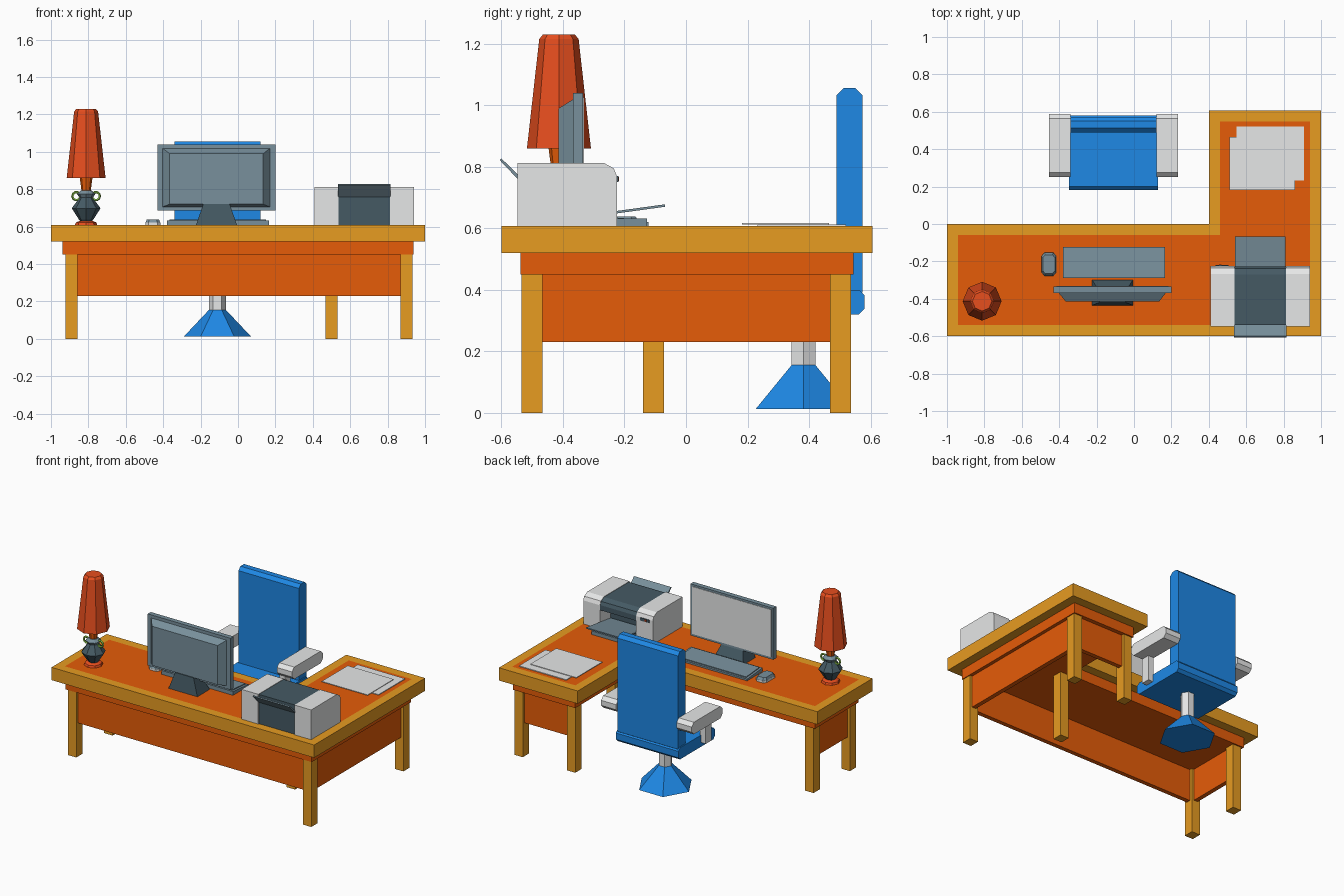
import bpy, bmesh, math

if "Cube" in bpy.data.objects:
    bpy.data.objects.remove(bpy.data.objects["Cube"])


def material(name, hex_code):
    lin = []
    for i in (0, 2, 4):
        c = int(hex_code[i:i + 2], 16) / 255
        lin.append(c / 12.92 if c <= 0.04045 else ((c + 0.055) / 1.055) ** 2.4)
    m = bpy.data.materials.new(name)
    m.diffuse_color = (*lin, 1)
    m.use_nodes = True
    m.node_tree.nodes["Principled BSDF"].inputs["Base Color"].default_value = m.diffuse_color
    return m


GOLD = material("golden wood", "F9A825")
ORANGE = material("orange wood", "E65C08")
RED = material("lamp red", "FF5722")
SLATE = material("slate grey", "78909C")
DARK = material("dark slate", "455A64")
LIGHT = material("off white", "F5F6F6")
BLUE = material("chair blue", "1E88E5")
GREEN = material("leaf green", "8BC34A")


def loft(name, rings, mat, inset=None):
    """Closed solid through rings of points; inset = (width, material) on the top face."""
    bm = bmesh.new()
    vs = [[bm.verts.new(p) for p in r] for r in rings]
    n = len(rings[0])
    for a, b in zip(vs, vs[1:]):
        for i in range(n):
            j = (i + 1) % n
            bm.faces.new((a[i], a[j], b[j], b[i]))
    bm.faces.new(vs[0][::-1])
    top = bm.faces.new(vs[-1])
    bmesh.ops.recalc_face_normals(bm, faces=bm.faces)
    if inset:
        bmesh.ops.inset_region(bm, faces=[top], thickness=inset[0], use_even_offset=True)
        top.material_index = 1
    me = bpy.data.meshes.new(name)
    bm.to_mesh(me)
    bm.free()
    me.materials.append(mat)
    if inset:
        me.materials.append(inset[1])
    ob = bpy.data.objects.new(name, me)
    bpy.context.collection.objects.link(ob)
    return ob


def box(name, x0, x1, y0, y1, z0, z1, mat):
    r = [(x0, y0), (x1, y0), (x1, y1), (x0, y1)]
    return loft(name, [[(x, y, z) for x, y in r] for z in (z0, z1)], mat)


def side_prism(name, profile, x0, x1, mat):
    """Extrude a (y, z) profile along x."""
    return loft(name, [[(x, y, z) for y, z in profile] for x in (x0, x1)], mat)


def chamfered(y0, y1, z0, z1, c):
    return [(y0 + c, z0), (y1 - c, z0), (y1, z0 + c), (y1, z1 - c),
            (y1 - c, z1), (y0 + c, z1), (y0, z1 - c), (y0, z0 + c)]


def turned(name, cx, cy, profile, n, mat, phase=0.0):
    """n-sided turned solid from (radius, z) pairs."""
    rings = [[(cx + r * math.cos(2 * math.pi * i / n + phase),
               cy + r * math.sin(2 * math.pi * i / n + phase), z) for i in range(n)]
             for r, z in profile]
    return loft(name, rings, mat)


def l_shape(d):
    return [(-1 + d, -.6 + d), (1 - d, -.6 + d), (1 - d, .607 - d),
            (.4 + d, .607 - d), (.4 + d, -d), (-1 + d, -d)]


# Desk: L-shaped top with orange inlay, apron, legs and panels
loft("desk_top", [[(x, y, z) for x, y in l_shape(0)] for z in (.52, .608)], GOLD, (.06, ORANGE))
loft("desk_apron", [[(x, y, z) for x, y in l_shape(.062)] for z in (.45, .52)], ORANGE)
for x, y in [(-.89, -.5), (.9, -.5), (-.89, -.105), (.5, -.105), (.9, .502), (.5, .502)]:
    box("desk_leg", x - .032, x + .032, y - .034, y + .034, 0, .455, GOLD)
box("front_panel", -.86, .87, -.515, -.485, .23, .455, ORANGE)
box("right_panel", .885, .915, -.47, .47, .23, .455, ORANGE)
box("left_panel", -.905, -.875, -.47, -.135, .23, .455, ORANGE)
box("back_panel", .53, .87, .487, .517, .23, .455, ORANGE)

# Lamp
LX, LY = -.812, -.413
turned("lamp_base", LX, LY, [(.06, .608), (.055, .622), (.03, .632)], 8, RED)
turned("lamp_body", LX, LY, [(.03, .628), (.04, .64), (.077, .698), (.035, .755)], 8, DARK)
turned("lamp_collar", LX, LY, [(.032, .75), (.05, .775), (.03, .792)], 8, SLATE)
turned("lamp_stem", LX, LY, [(.024, .785), (.035, .87)], 8, ORANGE)
turned("lamp_shade", LX, LY, [(.104, .86), (.064, 1.215), (.052, 1.23)], 8, RED)
for s in (-1, 1):
    bpy.ops.mesh.primitive_torus_add(location=(LX + s * .052, LY, .763), rotation=(math.pi / 2, 0, 0),
                                     major_segments=10, minor_segments=5,
                                     major_radius=.021, minor_radius=.007)
    ring = bpy.context.object
    ring.name = "lamp_ring"
    ring.data.materials.append(GREEN)


# Monitor: screen faces the chair, tapered back faces the front
def upright(x0, x1, z0, z1, y):
    return [(x0, y, z0), (x1, y, z0), (x1, y, z1), (x0, y, z1)]


loft("monitor_frame", [upright(-.43, .2, .685, 1.04, -.335), upright(-.43, .2, .685, 1.04, -.368)], SLATE)
loft("monitor_back", [upright(-.405, .172, .705, 1.02, -.366),
                      upright(-.365, .135, .72, .99, -.414)], SLATE)
loft("monitor_screen", [upright(-.415, .185, .70, 1.026, -.336), upright(-.415, .185, .70, 1.026, -.332)], LIGHT)
loft("monitor_stand", [[(-.225, -.435, .608), (-.005, -.435, .608), (-.005, -.3, .608), (-.225, -.3, .608)],
                       [(-.22, -.433, .622), (-.01, -.433, .622), (-.01, -.305, .622), (-.22, -.305, .622)],
                       [(-.185, -.42, .722), (-.045, -.42, .722), (-.045, -.36, .722), (-.185, -.36, .722)]],
     DARK)

# Keyboard with raised key field, and mouse
side_prism("keyboard", [(-.29, .608), (-.122, .608), (-.122, .62), (-.29, .634)], -.38, .165, SLATE)
side_prism("keyboard_keys", [(-.278, .62), (-.134, .612), (-.134, .627), (-.278, .639)], -.365, .15, SLATE)


def mouse_ring(s, z):
    w, h = .04 * s, .063 * s
    return [(-.455 + x * w, -.215 + y * h, z) for x, y in
            [(-.6, -1), (.6, -1), (1, -.7), (1, .7), (.6, 1), (-.6, 1), (-1, .7), (-1, -.7)]]


loft("mouse_base", [mouse_ring(1, .608), mouse_ring(1, .622)], LIGHT)
loft("mouse_top", [mouse_ring(.98, .622), mouse_ring(.8, .639)], SLATE)

# Paper sheets
box("paper_lower", .548, .908, .232, .52, .608, .613, LIGHT)
box("paper_upper", .51, .86, .182, .465, .613, .617, LIGHT)

# Printer: two light sides, dark middle with outlet, trays
SIDE = [(-.547, .608), (-.225, .608), (-.225, .77), (-.235, .795), (-.268, .813), (-.547, .813)]
side_prism("printer_side", SIDE, .41, .537, LIGHT)
side_prism("printer_side", SIDE, .813, .94, LIGHT)
side_prism("printer_middle", [(-.54, .608), (-.228, .608), (-.228, .635), (-.34, .64), (-.34, .72),
                              (-.228, .735), (-.228, .77), (-.238, .792), (-.27, .81), (-.54, .81)],
           .537, .813, DARK)
side_prism("paper_feed", [(-.545, .758), (-.537, .765), (-.6, .827), (-.606, .822)], .535, .816, SLATE)
side_prism("output_tray", [(-.33, .634), (-.068, .67), (-.068, .678), (-.33, .642)], .54, .81, SLATE)
box("lower_tray", .54, .81, -.24, -.127, .608, .632, SLATE)
box("button_panel", .437, .505, -.226, -.22, .75, .77, DARK)
box("power_button", .455, .468, -.221, -.217, .754, .766, RED)

# Chair
CX = -.11
side_prism("chair_seat", chamfered(.182, .58, .32, .4, .018), CX - .238, CX + .238, BLUE)
side_prism("chair_back", chamfered(.49, .573, .37, 1.056, .022), CX - .23, CX + .23, BLUE)
for s in (-1, 1):
    side_prism("armrest", chamfered(.252, .588, .522, .605, .024), CX + s * .23, CX + s * .345, LIGHT)
    box("armrest_post", *sorted((CX + s * .232, CX + s * .275)), .275, .335, .35, .53, LIGHT)
turned("chair_column", CX, .382, [(.045, .14), (.045, .325)], 6, LIGHT)
turned("chair_base", CX, .382, [(.18, .012), (.045, .155)], 6, BLUE)
